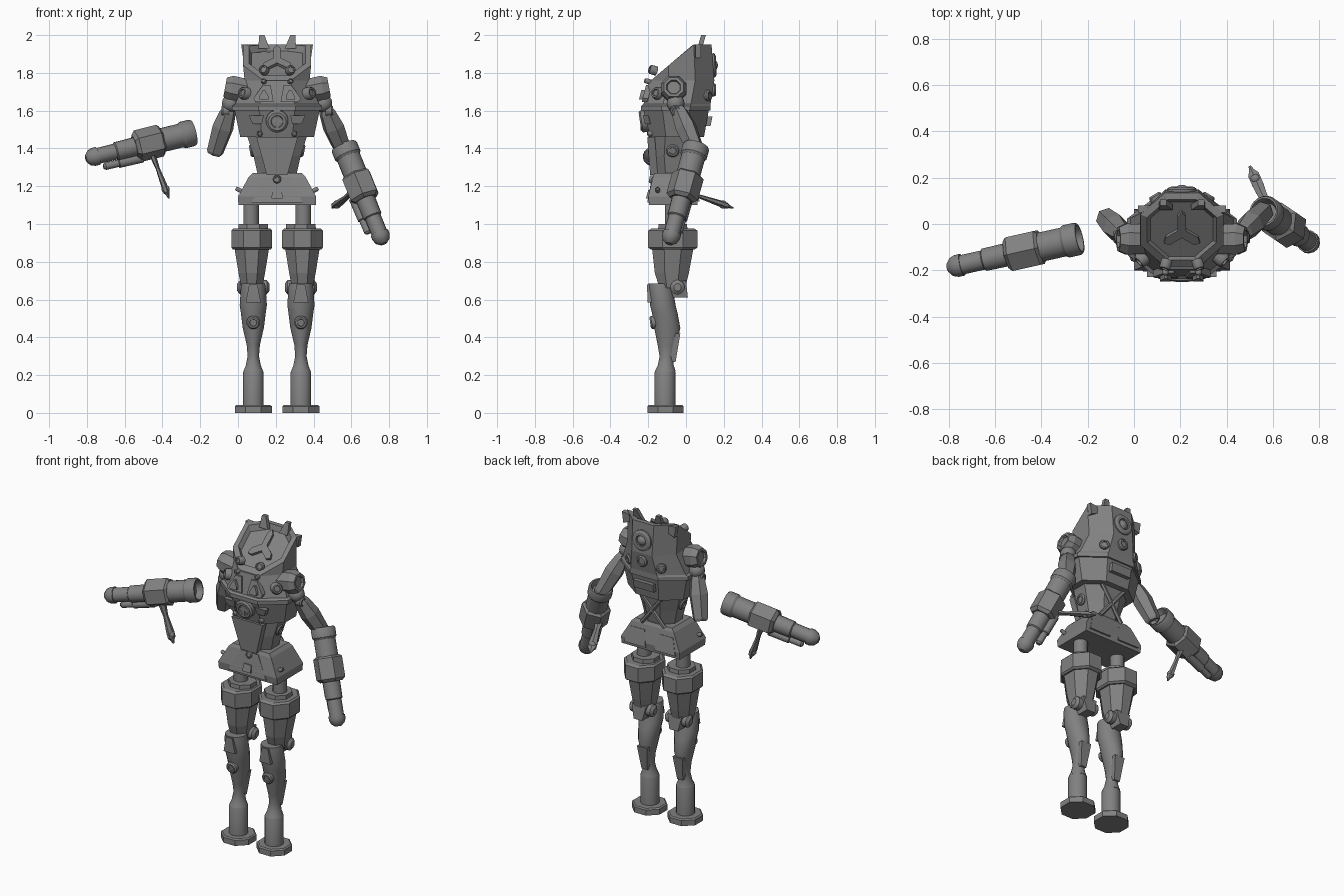
import bpy, bmesh, math
from mathutils import Vector as V

CX = 0.207  # body centre line
mat = bpy.data.materials.new("steel_grey")
mat.diffuse_color = (0.22, 0.22, 0.22, 1)


def finish(name, bm, smooth=False):
    bmesh.ops.recalc_face_normals(bm, faces=bm.faces)
    me = bpy.data.meshes.new(name)
    bm.to_mesh(me)
    bm.free()
    me.materials.append(mat)
    ob = bpy.data.objects.new(name, me)
    bpy.context.collection.objects.link(ob)
    if smooth:
        bpy.ops.object.select_all(action='DESELECT')
        bpy.context.view_layer.objects.active = ob
        ob.select_set(True)
        bpy.ops.object.shade_smooth_by_angle(angle=math.radians(32))
    return ob


def skin(bm, rings):
    vs = [[bm.verts.new(p) for p in r] for r in rings]
    n = len(vs[0])
    for a, b in zip(vs, vs[1:]):
        for i in range(n):
            bm.faces.new((a[i], a[(i + 1) % n], b[(i + 1) % n], b[i]))
    bm.faces.new(vs[0])
    bm.faces.new(vs[-1])


def ring(cx, z, hx, y0, y1, n):
    k = 1 / math.cos(math.pi / n)
    pts = []
    for i in range(n):
        a = (i + 0.5) * math.tau / n
        pts.append(V((cx + hx * k * math.cos(a), (y0 + y1) / 2 + (y1 - y0) / 2 * k * math.sin(a), z)))
    return pts


def loft(name, cx, sections, n=8, smooth=False):
    """Sections are (z, half width, front y, back y)."""
    bm = bmesh.new()
    skin(bm, [ring(cx, z, hx, y0, y1, n) for z, hx, y0, y1 in sections])
    return finish(name, bm, smooth)


def tube(name, a, b, profile, n=16, smooth=True, flat=1.0):
    """Turned solid from a to b; profile is (fraction, radius)."""
    a, b = V(a), V(b)
    q = (b - a).to_track_quat('Z', 'Y')
    bm = bmesh.new()
    skin(bm, [[a.lerp(b, t) + q @ V((r * math.cos((i + .5) * math.tau / n),
                                     flat * r * math.sin((i + .5) * math.tau / n), 0))
               for i in range(n)] for t, r in profile])
    return finish(name, bm, smooth)


def disc(name, p, d, r, h=0.02, n=12):
    p, d = V(p), V(d).normalized()
    return tube(name, p - d * h, p + d * h, [(0, r), (.8, r), (1, r * .8), (1, r * .55), (.85, r * .5)], n)


def ball(name, p, r):
    p = V(p)
    prof = [((1 - math.cos(i * math.pi / 8)) / 2, max(r * math.sin(i * math.pi / 8), .002)) for i in range(9)]
    return tube(name, p - V((0, 0, r)), p + V((0, 0, r)), prof)


def plate(name, pts, off):
    bm = bmesh.new()
    skin(bm, [[V(p) for p in pts], [V(p) + V(off) for p in pts]])
    return finish(name, bm)


# ---- torso shell with slanted hood opening
bm = bmesh.new()
rings = [ring(CX, z, hx, y0, y1, 8) for z, hx, y0, y1 in
         [(1.46, .195, -.19, .095), (1.60, .225, -.225, .12), (1.60, .238, -.238, .13), (1.625, .238, -.238, .13),
          (1.635, .222, -.225, .13), (1.76, .172, -.195, .15)]]


def slant(hx, y0, y1, dz):
    return [V((p.x, p.y, min(1.95, 1.765 + (p.y + .18) * .85) + dz)) for p in ring(CX, 0, hx, y0, y1, 8)]


rings += [slant(.18, -.185, .135, 0), slant(.15, -.155, .105, 0), slant(.135, -.14, .095, -.035)]
skin(bm, rings)
finish("torso", bm)


# ---- star shaped emblem-free grille inside the hood
def hood(x, y, dz=-.035):
    return V((CX + x, y, 1.765 + (y + .18) * .85 + dz))


for ang in (90, 210, 330):
    c, s = math.cos(math.radians(ang)), math.sin(math.radians(ang))
    pts = [hood(u * c - v * s, -.03 + (u * s + v * c)) for u, v in ((0, -.018), (.07, -.018), (.09, 0), (.07, .018), (0, .018))]
    plate("hood_spoke", pts, (0, -.01, .014))

# ---- hood fins, bolts, chest panels, side ports
for s in (-1, 1):
    x = CX + s * .07
    plate("hood_fin", [(x - .03, .06, 1.93), (x + .03, .06, 1.93), (x + .015 + s * .012, .08, 2.0),
                       (x - .012 + s * .012, .08, 2.0)], (0, .025, 0))
    plate("hood_corner", [(CX + s * .13, .05, 1.90), (CX + s * .18, .05, 1.88), (CX + s * .19, .05, 1.95),
                          (CX + s * .14, .05, 1.945)], (0, .03, 0))
    disc("collar_bolt", (CX + s * .07, -.175, 1.815), (s * .3, -1, .3), .025)
    disc("collar_stud", (CX + s * .07, -.2, 1.755), (s * .2, -1, .3), .014)
    disc("side_bolt", (CX + s * .165, -.145, 1.69), (s, -.9, .3), .034, .03)
    disc("hem_bolt", (CX + s * .09, -.185, 1.48), (s * .2, -1, -.2), .015)
    panel = [(.018, 1.645), (.115, 1.645), (.125, 1.665), (.075, 1.735), (.035, 1.735)]
    plate("chest_panel", [(CX + s * x, -.238 + (z - 1.63) * .25, z) for x, z in panel], (0, .03, 0))
    plate("chest_badge", [(CX + s * (.07 + x), -.245 + (z - .0) * .25, 1.675 + z) for x, z in
                          ((-.024, -.015), (.024, -.015), (.024, 0), (.006, .035), (-.006, .035), (-.024, 0))], (0, .02, 0))
    plate("belly_vent", [(CX + s * x, -.235 + (1.6 - z) * .25, z) for x, z in
                         ((.07, 1.575), (.15, 1.575), (.13, 1.53), (.08, 1.53))], (0, .03, 0))
    disc("back_bolt", (CX + s * .11, .11, 1.68), (s * .6, 1, 0), .03)
disc("chest_wheel", (CX, -.222, 1.545), (0, -1, -.15), .06, .022, 16)
plate("wheel_bar", [(CX - .05, -.24, 1.538), (CX + .05, -.24, 1.538), (CX + .05, -.24, 1.552), (CX - .05, -.24, 1.552)], (0, .03, 0))
plate("wheel_post", [(CX - .007, -.24, 1.495), (CX + .007, -.24, 1.495), (CX + .007, -.24, 1.595), (CX - .007, -.24, 1.595)], (0, .03, 0))
disc("back_lens", (CX, .14, 1.84), (0, 1, .05), .065, .02, 16)
ball("back_lens_dome", (CX, .135, 1.84), .035)
disc("back_port", (CX, .14, 1.71), (0, 1, 0), .035)
plate("back_box", [(CX - .07, .10, 1.52), (CX + .07, .10, 1.52), (CX + .07, .11, 1.57), (CX - .07, .11, 1.57)], (0, .03, 0))

# ---- waist and its braces
loft("waist", CX, [(1.25, .10, -.16, .02), (1.36, .125, -.18, .04), (1.47, .16, -.18, .06)])
plate("waist_front", [(CX - .055, -.19, 1.26), (CX + .055, -.19, 1.26), (CX + .11, -.205, 1.46), (CX - .11, -.205, 1.46)], (0, .04, 0))
for s in (-1, 1):
    tube("waist_brace", (CX + s * .08, .035, 1.26), (CX - s * .08, .055, 1.46), [(0, .013), (1, .013)], 6, False)
    disc("waist_side_port", (CX + s * .125, -.07, 1.39), (s, 0, -.2), .035)

# ---- pelvis
loft("pelvis", CX, [(1.10, .205, -.195, .06), (1.145, .207, -.2, .065), (1.25, .15, -.175, .04), (1.27, .13, -.165, .03)], 4)
plate("pelvis_front", [(CX - .135, -.205, 1.115), (CX + .135, -.205, 1.115), (CX + .06, -.18, 1.25), (CX - .06, -.18, 1.25)], (0, .03, 0))
plate("pelvis_latch", [(CX - .03, -.212, 1.135), (CX + .03, -.212, 1.135), (CX + .025, -.2, 1.18), (CX - .025, -.2, 1.18)], (0, .03, 0))
disc("pelvis_bolt", (CX, -.175, 1.235), (0, -1, .2), .022)
for s in (-1, 1):
    plate("pelvis_back_plate", [(CX + s * .03, .072, 1.12), (CX + s * .18, .072, 1.12), (CX + s * .15, .05, 1.22),
                                (CX + s * .05, .05, 1.22)], (0, -.03, 0))
    disc("pelvis_stud", (CX + s * .2, -.15, 1.18), (s, 0, .5), .012)

# ---- legs
for s in (-1, 1):
    x = CX + s * .126
    tube("hip_piston", (x + s * .012, -.07, .95), (x + s * .012, -.07, 1.12), [(0, .042), (1, .042)])
    loft("thigh_collar", x, [(.95, .08, -.15, .01), (1.0, .078, -.145, .005)])
    loft("thigh", x + s * .008, [(.66, .055, -.14, -.005), (.74, .07, -.165, .015), (.875, .092, -.18, .04)])
    loft("thigh_ring", x + s * .008, [(.865, .10, -.185, .045), (.875, .108, -.2, .06), (.965, .108, -.2, .06),
                                      (.975, .098, -.185, .045), (.975, .075, -.15, .01)])
    loft("shin", x, [(.22, .052, -.165, -.055), (.25, .04, -.15, -.065), (.30, .03, -.14, -.068), (.36, .035, -.15, -.05),
                     (.45, .056, -.168, -.03), (.53, .066, -.18, -.045), (.57, .072, -.19, -.055),
                     (.66, .066, -.198, -.07), (.685, .062, -.198, -.075)], 16, True)
    loft("ankle", x, [(.03, .054, -.166, -.056), (.215, .054, -.166, -.056), (.235, .045, -.155, -.063)], 16, True)
    loft("foot", x, [(0, .098, -.205, -.012), (.035, .098, -.205, -.012), (.042, .09, -.197, -.02)])
    tube("knee_axle", (x - .085, -.045, .665), (x + .085, -.045, .665),
         [(0, .02), (.08, .038), (.25, .038), (.25, .025), (.75, .025), (.75, .038), (.92, .038), (1, .02)])
    loft("knee_block", x, [(.61, .03, -.09, .01), (.70, .05, -.11, .0)], 4)
    plate("knee_plate", [(x - .04, -.204, .585), (x + .04, -.204, .585), (x + .022, -.206, .68), (x - .022, -.206, .68)], (0, .04, 0))
    disc("shin_port", (x, -.17, .48), (0, -1, -.15), .036)
    plate("calf_fin", [(x - .02, -.055, .27), (x + .02, -.055, .27), (x + .035, -.03, .42), (x - .035, -.03, .42)], (0, -.04, 0))

# ---- shoulders and upper arms
for s, elbow in ((-1, (-.125, .03, 1.37)), (1, (.565, .06, 1.37))):
    x, sh = CX + s * .235, V((CX + s * .245, -.055, 1.64))
    tube("shoulder", (CX + s * .14, -.065, 1.70), (CX + s * .275, -.065, 1.725),
         [(0, .068), (.75, .072), (1, .056), (1, .04), (.9, .035)], 8, False)
    ball("shoulder_ball", sh, .048)
    end = V(elbow)
    tube("upper_arm", sh.lerp(end, .05), end, [(0, .028), (.15, .045), (.45, .058), (.95, .046), (1, .038), (1, .03), (.93, .03)], 6, False)
    disc("arm_hinge", sh + V((s * .03, 0, -.04)), (s, 0, 0), .03)


# ---- forearm cannons, one of them detached
def cannon(a, b, side, hand):
    a, b, side = V(a), V(b), V(side)
    tube("cannon_sleeve", a, b, [(.06, .045), (0, .058), (0, .066), (.02, .072), (.1, .072), (.12, .064), (.34, .064)], 20)
    tube("cannon_block", a, b, [(.29, .07), (.31, .086), (.52, .086), (.55, .066)], 6, False)
    tube("cannon_barrel", a, b, [(.5, .052), (.72, .05), (.73, .043), (.89, .043), (.89, .049), (.93, .049), (.97, .04), (1, .018)])
    o = side * .068
    tube("side_barrel", a.lerp(b, .5) + o, a.lerp(b, .86) + o * .95, [(0, .026), (.6, .026), (.62, .02), (.95, .02), (1, .012)], 12)
    h0, h1 = V(hand[0]), V(hand[1])
    tube("hand_lever", h0, h1, [(0, .028), (.3, .018), (.7, .028), (.85, .028), (.92, .014), (1, .006)], 6, False, .6)
    ball("hand_pivot", h0.lerp(h1, .78), .022)


cannon((-.235, -.062, 1.485), (-.805, -.19, 1.345), (.2, .1, -.95), ((-.45, -.12, 1.36), (-.365, -.13, 1.135)))
cannon((.56, .055, 1.415), (.772, -.09, .895), (-.8, .45, -.3), ((.61, .0, 1.17), (.50, .25, 1.085)))
